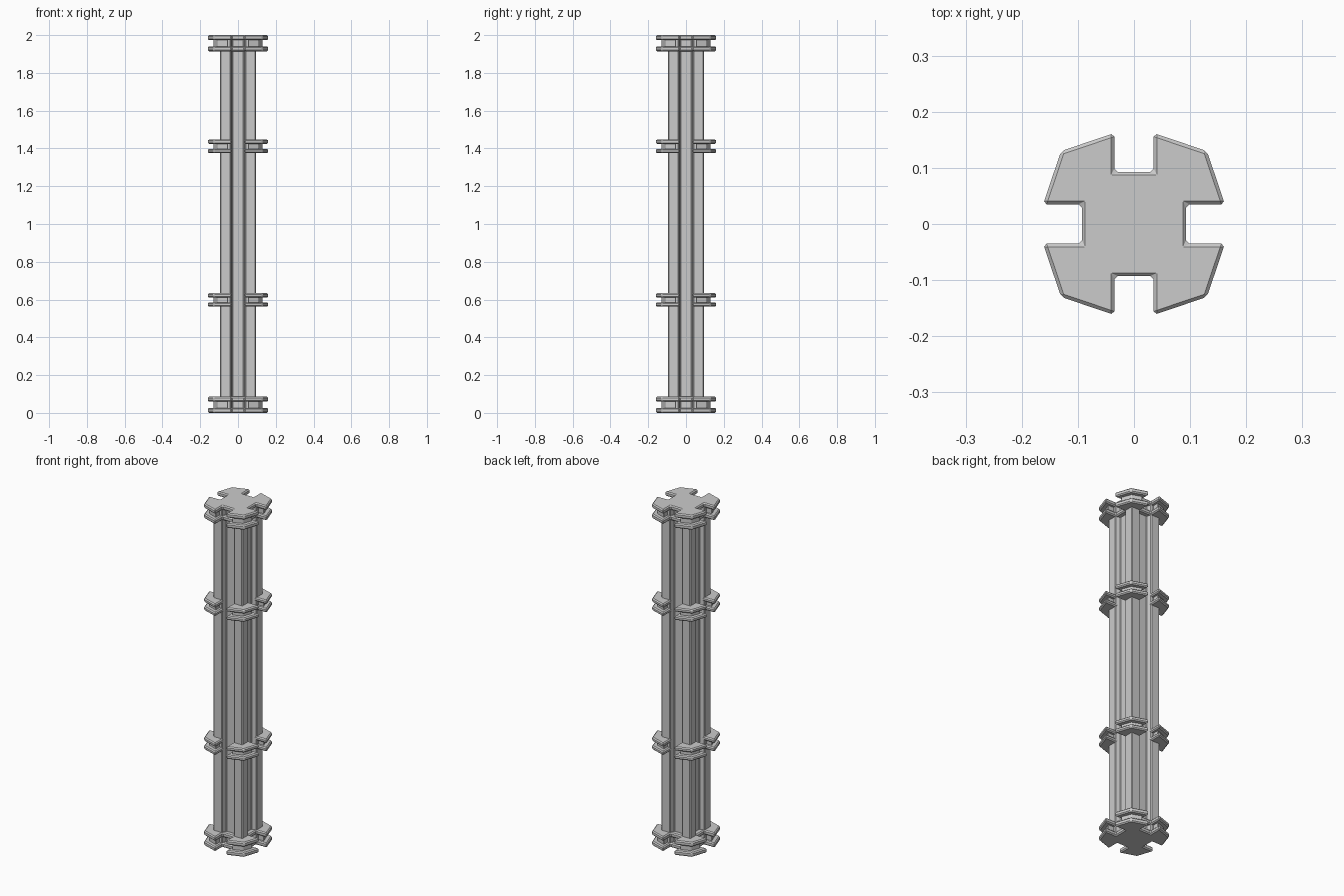
import bpy, bmesh
from math import pi
from mathutils import Matrix, Vector

if "Cube" in bpy.data.objects:
    bpy.data.objects.remove(bpy.data.objects["Cube"])


def four_fold(quarter):
    """Repeat a quarter outline around z to make a closed outline."""
    pts = []
    for k in range(4):
        rot = Matrix.Rotation(k * pi / 2, 2)
        pts += [rot @ Vector(p) for p in quarter]
    return pts


def prism(name, outlines, z0, z1, bevel):
    """Extrude one or more counter-clockwise outlines and soften the edges."""
    bm = bmesh.new()
    for pts in outlines:
        low = [bm.verts.new((p[0], p[1], z0)) for p in pts]
        high = [bm.verts.new((p[0], p[1], z1)) for p in pts]
        bm.faces.new(low[::-1])
        bm.faces.new(high)
        n = len(pts)
        for i in range(n):
            j = (i + 1) % n
            bm.faces.new((low[i], low[j], high[j], high[i]))
    mesh = bpy.data.meshes.new(name)
    bm.to_mesh(mesh)
    bm.free()
    obj = bpy.data.objects.new(name, mesh)
    bpy.context.collection.objects.link(obj)
    mod = obj.modifiers.new("edge_bevel", 'BEVEL')
    mod.width = bevel
    mod.segments = 1
    mod.limit_method = 'ANGLE'
    return obj


def lugs(quarter):
    """Four separate corner outlines."""
    return [[Matrix.Rotation(k * pi / 2, 2) @ Vector(p) for p in quarter]
            for k in range(4)]


# Square shaft with a groove down the middle of each side
shaft = four_fold([(0.065, 0.030), (0.094, 0.038), (0.094, 0.094),
                   (0.038, 0.094), (0.030, 0.065)])
prism("shaft", [shaft], 0.01, 1.99, 0.004)

# Notched plate outline for the ends, and corner lugs for the middle bands
plate = four_fold([(0.093, 0.035), (0.162, 0.035), (0.130, 0.130),
                   (0.035, 0.162), (0.035, 0.093)])
lug = lugs([(0.075, 0.035), (0.162, 0.035), (0.130, 0.130),
            (0.035, 0.162), (0.035, 0.075)])
neck = lugs([(0.070, 0.053), (0.130, 0.053), (0.109, 0.109),
             (0.053, 0.130), (0.053, 0.070)])

# End caps: two full plates joined by a narrower neck
for name, zs in (("base", (0.0, 0.026, 0.060, 0.086)),
                 ("top", (1.914, 1.940, 1.974, 2.0))):
    prism(name + "_lower_plate", [plate], zs[0], zs[1], 0.006)
    prism(name + "_neck", neck, zs[1] - 0.004, zs[2] + 0.004, 0.002)
    prism(name + "_upper_plate", [plate], zs[2], zs[3], 0.006)

# Middle bands: paired lugs that leave the grooves open
for name, z in (("lower_band", 0.598), ("upper_band", 1.411)):
    prism(name + "_bottom", lug, z - 0.036, z - 0.013, 0.006)
    prism(name + "_neck", neck, z - 0.017, z + 0.017, 0.002)
    prism(name + "_top", lug, z + 0.013, z + 0.036, 0.006)
